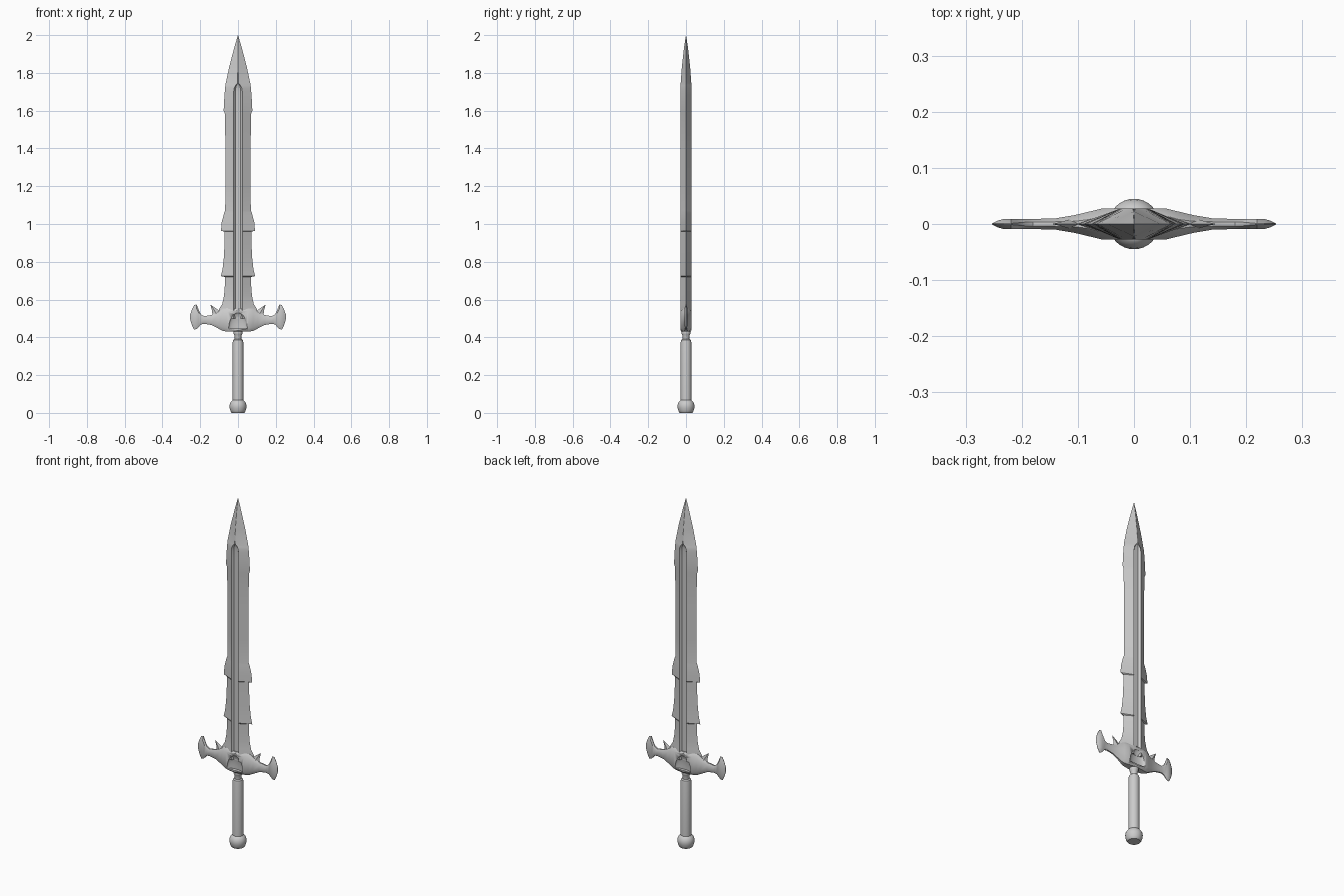
import bpy, bmesh, math
from mathutils import Vector

if "Cube" in bpy.data.objects:
    bpy.data.objects.remove(bpy.data.objects["Cube"])


def finish(name, bm, angle=30):
    bmesh.ops.recalc_face_normals(bm, faces=bm.faces[:])
    me = bpy.data.meshes.new(name)
    bm.to_mesh(me)
    bm.free()
    ob = bpy.data.objects.new(name, me)
    bpy.context.collection.objects.link(ob)
    bpy.ops.object.select_all(action='DESELECT')
    ob.select_set(True)
    bpy.context.view_layer.objects.active = ob
    bpy.ops.object.shade_smooth_by_angle(angle=math.radians(angle))
    return ob


def loft(name, rings, angle=30):
    bm = bmesh.new()
    rows = [[bm.verts.new(p) for p in r] for r in rings]
    n = len(rows[0])
    for a, b in zip(rows, rows[1:]):
        for i in range(n):
            j = (i + 1) % n
            bm.faces.new((a[i], a[j], b[j], b[i]))
    bm.faces.new(rows[0])
    bm.faces.new(rows[-1])
    return finish(name, bm, angle)


# Blade: (z, half width, half thickness, fuller half width)
T, G = 0.028, 0.023
blade_rows = [
    (0.50, 0.105, T, G), (0.55, 0.100, T, G), (0.575, 0.084, T, G), (0.62, 0.074, T, G),
    (0.67, 0.070, T, G), (0.72, 0.070, T, G), (0.724, 0.091, T, G), (0.76, 0.082, T, G),
    (0.82, 0.075, T, G), (0.90, 0.071, T, G), (0.96, 0.071, T, G), (0.964, 0.090, T, G),
    (1.01, 0.086, T, G), (1.06, 0.073, T, G), (1.07, 0.068, T, G), (1.20, 0.066, T, G),
    (1.40, 0.066, T, G), (1.585, 0.070, T, G), (1.60, 0.076, T, G), (1.66, 0.073, T, G),
    (1.70, 0.070, T, G), (1.72, 0.068, T, 0.020), (1.735, 0.067, T, 0.013),
    (1.745, 0.065, T, 0.002), (1.83, 0.047, 0.022, 0.001), (1.93, 0.021, 0.011, 0.0005),
    (2.0, 0.0004, 0.0004, 0.0001)]


def blade_section(z, w, t, g):
    floor = t - min(0.011, g * 0.5)
    half = [(-g, t), (-g * 0.6, floor), (g * 0.6, floor), (g, t)]
    pts = [(-w, 0)] + half + [(w, 0)] + [(x, -y) for x, y in reversed(half)]
    return [(x, y, z) for x, y in pts]


loft("blade", [blade_section(*r) for r in blade_rows], 20)

# Guard: (x, bottom z, top z, half thickness, bevel height, rim half thickness)
half_guard = [
    (0.0, 0.430, 0.550, T, 0.006, 0.024), (0.055, 0.430, 0.555, T, 0.018, 0.015),
    (0.080, 0.434, 0.552, 0.022, 0.020, 0.008), (0.105, 0.447, 0.535, 0.016, 0.018, 0.005),
    (0.140, 0.465, 0.518, 0.010, 0.012, 0.004), (0.180, 0.472, 0.512, 0.009, 0.010, 0.004),
    (0.197, 0.468, 0.522, 0.009, 0.011, 0.003), (0.208, 0.455, 0.545, 0.009, 0.015, 0.002),
    (0.219, 0.444, 0.574, 0.009, 0.022, 0.001), (0.232, 0.441, 0.571, 0.009, 0.025, 0.001),
    (0.243, 0.462, 0.550, 0.006, 0.020, 0.001), (0.253, 0.494, 0.522, 0.001, 0.008, 0.0005)]


def guard_section(x, b, top, t, d, e):
    return [(x, -e, b), (x, -t, b + d), (x, -t, top - d), (x, -e, top),
            (x, e, top), (x, t, top - d), (x, t, b + d), (x, e, b)]


mirrored = [(-r[0],) + r[1:] for r in reversed(half_guard[1:])]
guard = loft("guard", [guard_section(*r) for r in mirrored + half_guard], 35)

# Arched hollows in the guard, front and back
for side, label in ((-1, "front"), (1, "back")):
    bm = bmesh.new()
    bmesh.ops.create_uvsphere(bm, u_segments=32, v_segments=20, radius=1)
    for v in bm.verts:
        v.co = Vector((v.co.x * 0.05, v.co.y * 0.018 + side * 0.0295, v.co.z * 0.085 + 0.445))
    cut = bmesh.ops.bisect_plane(bm, geom=bm.verts[:] + bm.edges[:] + bm.faces[:],
                                 plane_co=(0, 0, 0.446), plane_no=(0, 0, -1), clear_outer=True)
    edges = [g for g in cut['geom_cut'] if isinstance(g, bmesh.types.BMEdge)]
    bmesh.ops.holes_fill(bm, edges=edges, sides=0)
    cutter = finish(label + "_hollow_cutter", bm)
    cutter.hide_render = True
    cutter.display_type = 'WIRE'
    mod = guard.modifiers.new(label + "_hollow", 'BOOLEAN')
    mod.operation, mod.solver, mod.object = 'DIFFERENCE', 'EXACT', cutter

# Spikes on top of the guard
for s, label in ((-1, "left"), (1, "right")):
    base = [(0.092, 0, 0.535), (0.112, -0.009, 0.52), (0.134, 0, 0.512), (0.112, 0.009, 0.52)]
    tip = Vector((0.146, 0, 0.573))
    rings = []
    for k in (0, 0.5, 0.98):
        rings.append([Vector(p).lerp(tip, k) * 1 for p in base])
    for p in rings[1]:
        p.x -= 0.002
    for r in rings:
        for p in r:
            p.x *= s
    loft(label + "_spike", rings, 30)

# Grip, neck rings and pommel turned from one profile each


def turned(name, profile, sides=32):
    rings = [[(r * math.cos(2 * math.pi * i / sides), r * math.sin(2 * math.pi * i / sides), z)
              for i in range(sides)] for r, z in profile]
    return loft(name, rings, 35)


turned("grip", [(0.028, 0.06), (0.028, 0.375), (0.026, 0.386), (0.020, 0.391)])
turned("neck", [(0.018, 0.385), (0.018, 0.408), (0.022, 0.416), (0.024, 0.424), (0.022, 0.436)])
turned("pommel", [(0.033, 0.0), (0.038, 0.006), (0.041, 0.014), (0.044, 0.025), (0.045, 0.036),
                  (0.043, 0.048), (0.038, 0.058), (0.032, 0.065), (0.026, 0.069)])
